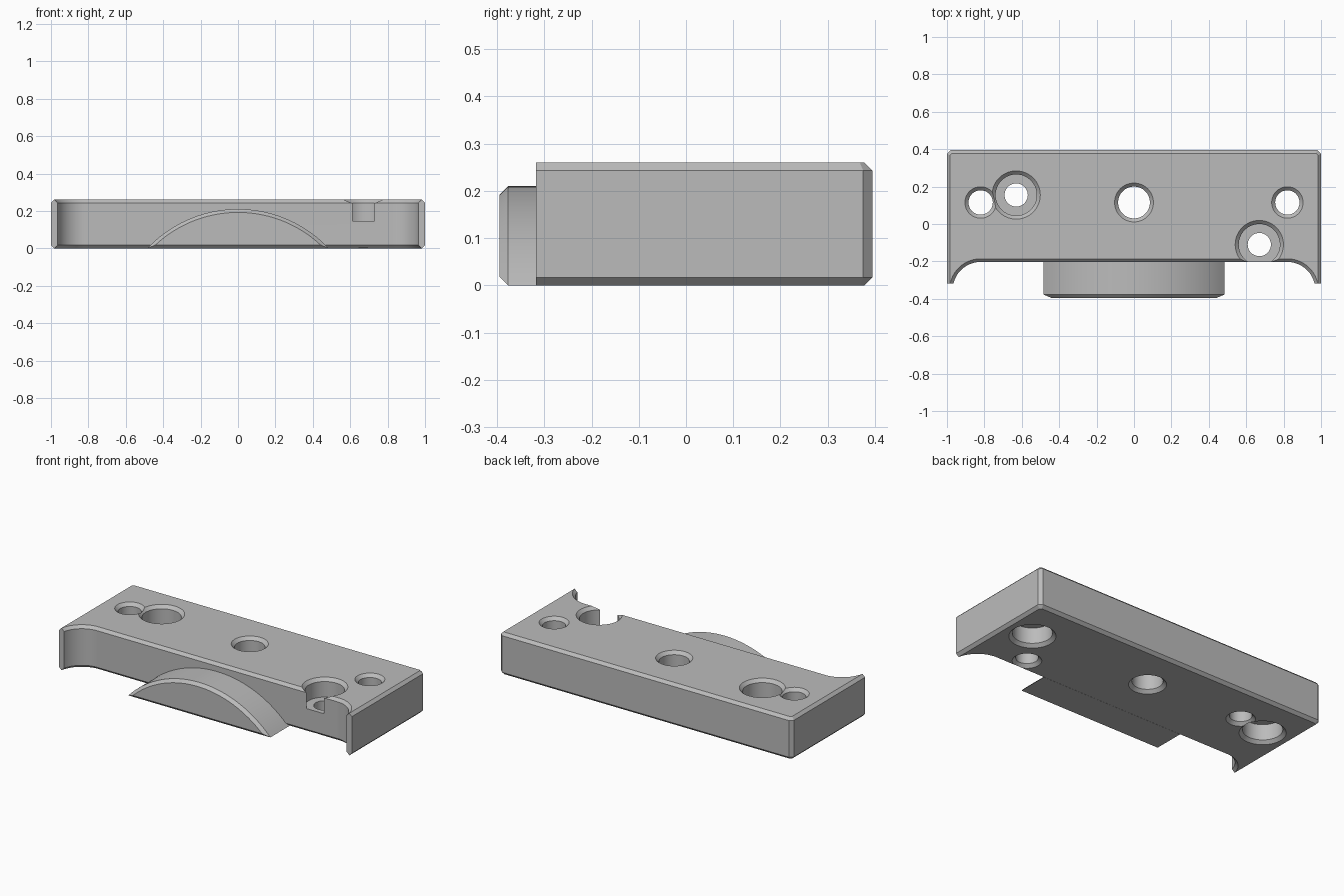
import bpy, bmesh
from math import sin, cos, pi, sqrt, asin, radians

cube = bpy.data.objects.get("Cube")
if cube:
    bpy.data.objects.remove(cube, do_unlink=True)

HEIGHT, BEVEL = 0.26, 0.017
BACK, TIP = 0.395, -0.318

grey = bpy.data.materials.new("plain grey")
grey.use_nodes = True
grey.diffuse_color = (0.5, 0.5, 0.5, 1)
grey.node_tree.nodes["Principled BSDF"].inputs["Base Color"].default_value = (0.5, 0.5, 0.5, 1)


def loft(name, rings):
    """Skin a stack of equal-length point rings and cap both ends."""
    bm = bmesh.new()
    loops = [[bm.verts.new(p) for p in ring] for ring in rings]
    n = len(loops[0])
    for a, b in zip(loops, loops[1:]):
        for i in range(n):
            j = (i + 1) % n
            bm.faces.new((a[i], a[j], b[j], b[i]))
    bm.faces.new(loops[0][::-1])
    bm.faces.new(loops[-1])
    bmesh.ops.recalc_face_normals(bm, faces=bm.faces)
    mesh = bpy.data.meshes.new(name)
    bm.to_mesh(mesh)
    bm.free()
    mesh.materials.append(grey)
    obj = bpy.data.objects.new(name, mesh)
    bpy.context.collection.objects.link(obj)
    return obj


def plate_outline(d, z):
    """Plate contour moved inward by d, with concave front corners."""
    cx, cy, r, steps = 0.82, -0.352, 0.149 + d, 20
    end = asin((TIP - cy) / r)
    half = [(cx + r * cos(a), cy + r * sin(a))
            for a in (pi / 2 + (end - pi / 2) * i / steps for i in range(steps + 1))]
    k = 0.02 + d * (sqrt(2) - 1)
    half += [(1 - d, TIP), (1 - d, BACK - k), (1 - k, BACK - d)]
    full = half + [(-x, y) for x, y in reversed(half)]
    return [(x, y, z) for x, y in full]


def hole_cutter(x, y, bore, counterbore=None, from_top=True):
    """Turned cutter with countersunk mouths and an optional wide pocket."""
    over, c, depth = 0.05, 0.019, 0.115
    wide = counterbore or bore
    profile = [(bore + c + over, -over), (bore, c), (bore, HEIGHT - depth)]
    if counterbore:
        profile.append((wide, HEIGHT - depth))
    profile += [(wide, HEIGHT - c), (wide + c + over, HEIGHT + over)]
    if not from_top:
        profile = [(r, HEIGHT - z) for r, z in profile]
    n = 64
    rings = [[(x + r * cos(2 * pi * i / n), y + r * sin(2 * pi * i / n), z)
              for i in range(n)] for r, z in profile]
    cutter = loft("hole_cutter", rings)
    cutter.hide_render = True
    return cutter


# Bevelled mounting plate
plate = loft("mounting_plate", [
    plate_outline(BEVEL, 0), plate_outline(0, BEVEL),
    plate_outline(0, HEIGHT - BEVEL), plate_outline(BEVEL, HEIGHT)])

# Centre bore, outer holes pocketed from below, inner holes pocketed from above
cutters = [
    hole_cutter(0, 0.115, 0.085),
    hole_cutter(-0.82, 0.115, 0.065, 0.11, from_top=False),
    hole_cutter(0.82, 0.115, 0.065, 0.11, from_top=False),
    hole_cutter(-0.63, 0.155, 0.062, 0.11),
    hole_cutter(0.67, -0.11, 0.062, 0.11),
]
bpy.context.view_layer.objects.active = plate
for cutter in cutters:
    mod = plate.modifiers.new("hole", 'BOOLEAN')
    mod.operation, mod.solver, mod.object = 'DIFFERENCE', 'EXACT', cutter
    bpy.ops.object.modifier_apply(modifier=mod.name)
    bpy.data.objects.remove(cutter, do_unlink=True)


# Segment-shaped boss on the front
def boss_outline(d, y):
    radius, top, steps = 0.665, 0.21, 48
    cz, r = top - radius, radius - d
    span = asin(sqrt(r * r - (d - cz) ** 2) / r)
    angles = [span * (2 * i / steps - 1) for i in range(steps + 1)]
    return [(r * sin(a), y, cz + r * cos(a)) for a in angles]


boss = loft("front_boss", [
    boss_outline(0.018, -BACK), boss_outline(0, -BACK + 0.018), boss_outline(0, -0.187)])

# Smooth curved walls, crisp edges
bpy.ops.object.select_all(action='DESELECT')
for obj in (plate, boss):
    obj.select_set(True)
bpy.context.view_layer.objects.active = plate
bpy.ops.object.shade_smooth_by_angle(angle=radians(30))
